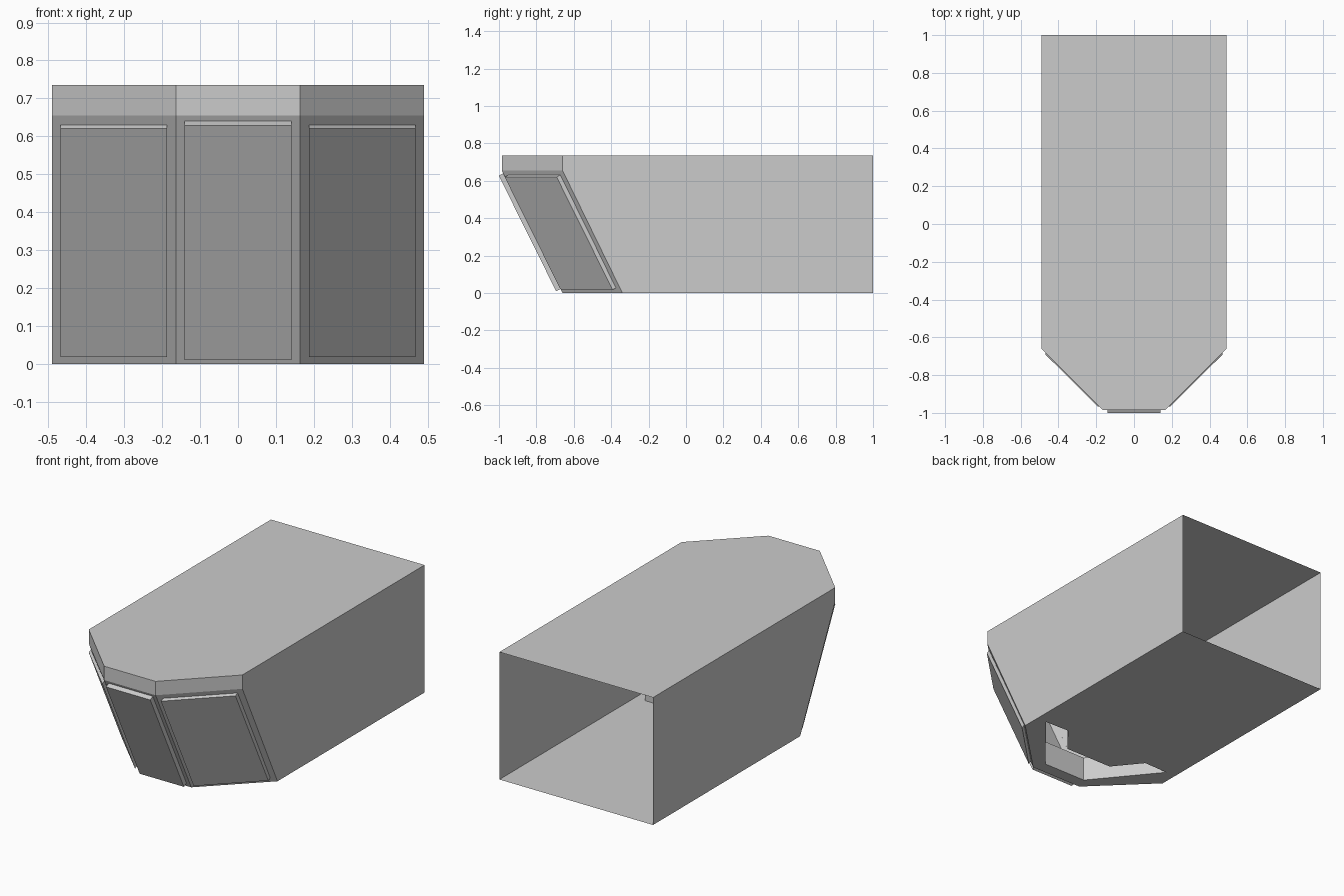
import bpy, bmesh
from mathutils import Vector

if "Cube" in bpy.data.objects:
    bpy.data.objects.remove(bpy.data.objects["Cube"])

W, INNER, H, LIP = 0.49, 0.164, 0.735, 0.655   # half width, nose half width, height, fascia bottom


def finish(name, bm):
    mesh = bpy.data.meshes.new(name)
    bm.to_mesh(mesh)
    bm.free()
    obj = bpy.data.objects.new(name, mesh)
    bpy.context.collection.objects.link(obj)
    return obj


def mirrored(half):
    """Complete an outline from its +x half."""
    return half + [(-x, y) for x, y in reversed(half)]


def outline(shoulder, nose):
    return mirrored([(W, 1.0), (W, shoulder), (INNER, nose)])


def add_ring(bm, pts, z):
    return [bm.verts.new((x, y, z)) for x, y in pts]


def add_walls(bm, low, high, closed):
    n = len(low)
    for i in range(n if closed else n - 1):
        j = (i + 1) % n
        bm.faces.new((low[j], low[i], high[i], high[j]))


# Shell: side walls, undercut nose, upright fascia and roof; the back stays open
bottom_pts = outline(-0.34, -0.66)
top_pts = outline(-0.66, -0.985)
bm = bmesh.new()
low, mid, top = (add_ring(bm, p, z) for p, z in
                 ((bottom_pts, 0), (top_pts, LIP), (top_pts, H)))
# the side wall back edges share one straight vertical line
add_walls(bm, low, mid, False)
add_walls(bm, mid, top, False)
bm.faces.new(list(reversed(top)))
finish("shell", bm)

# Floor with a U-shaped opening behind the nose
slot_pts = mirrored([(0.276, -0.232), (0.427, -0.236), (0.137, -0.59)])
slot_pts = slot_pts + [(-0.15, -0.386), (0.15, -0.386)]
bm = bmesh.new()
edges = []
for pts in (bottom_pts, slot_pts):
    ring = add_ring(bm, pts, 0)
    edges += [bm.edges.new((ring[i - 1], ring[i])) for i in range(len(ring))]
bmesh.ops.triangle_fill(bm, edges=edges, use_beauty=True, normal=(0, 0, -1))
bmesh.ops.dissolve_limit(bm, angle_limit=0.01, verts=bm.verts, edges=bm.edges)
finish("floor", bm)

# Upright rim around the floor opening
bm = bmesh.new()
add_walls(bm, add_ring(bm, slot_pts, 0), add_ring(bm, slot_pts, 0.14), True)
finish("opening_rim", bm)


# Raised panels on the three undercut faces
def panel(name, x0, x1, z0, z1, push, surface):
    bm = bmesh.new()
    base = [Vector((x, surface(x, z), z))
            for x, z in ((x0, z0), (x1, z0), (x1, z1), (x0, z1))]
    back = [bm.verts.new(p) for p in base]
    front = [bm.verts.new(p + Vector(push)) for p in base]
    add_walls(bm, back, front, True)
    bm.faces.new(front)
    bmesh.ops.recalc_face_normals(bm, faces=bm.faces)
    finish(name, bm)


def nose_y(x, z):
    return -0.66 - 0.325 * z / LIP


def corner_y(x, z):
    t = (abs(x) - INNER) / (W - INNER)
    return nose_y(x, z) + t * 0.3225


panel("front_panel", -0.141, 0.141, 0.022, 0.64, (0, -0.0235, -0.012), nose_y)
for side, s in (("left", -1), ("right", 1)):
    panel(side + "_corner_panel", s * 0.187, s * 0.468, 0.027, 0.63,
          (0, -0.02, -0.009), corner_y)
